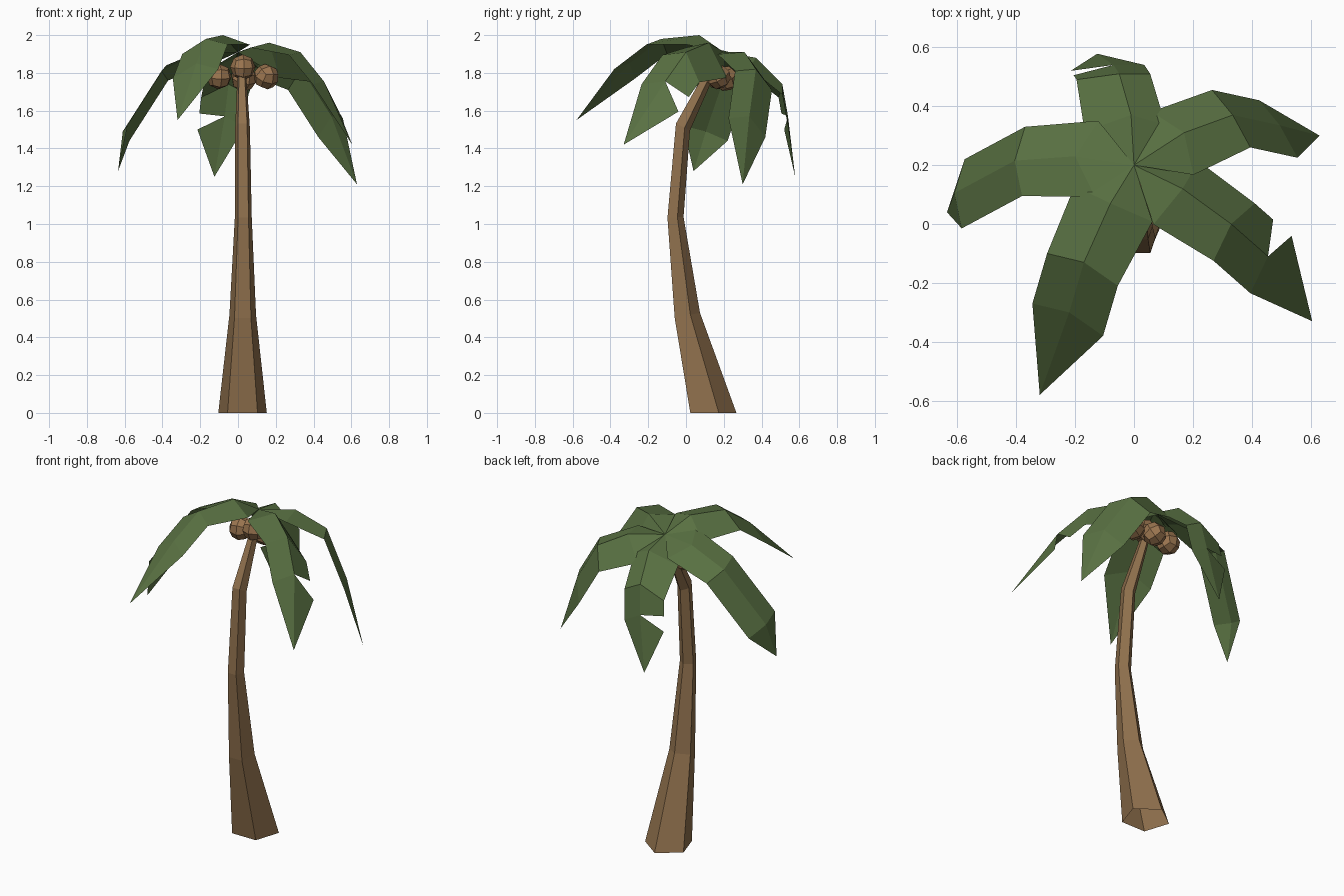
import bpy, bmesh, math
from mathutils import Vector, Matrix

if "Cube" in bpy.data.objects:
    bpy.data.objects.remove(bpy.data.objects["Cube"])


def material(name, rgb):
    m = bpy.data.materials.new(name)
    m.diffuse_color = (*rgb, 1)
    m.use_nodes = True
    m.node_tree.nodes["Principled BSDF"].inputs["Base Color"].default_value = m.diffuse_color
    return m


def finish(name, bm, mat):
    me = bpy.data.meshes.new(name)
    bm.to_mesh(me)
    bm.free()
    me.materials.append(mat)
    ob = bpy.data.objects.new(name, me)
    bpy.context.collection.objects.link(ob)
    return ob


bark = material("bark", (0.28, 0.165, 0.075))
leaf = material("leaf", (0.10, 0.165, 0.055))
husk = material("husk", (0.33, 0.18, 0.08))

# Trunk: open five-sided rings along a curved path (x, y, z, radius, tilt)
rings = [(0.024, 0.132, 0.00, 0.135, 0.0),
         (0.025, 0.000, 0.515, 0.074, 0.2),
         (0.028, -0.060, 1.035, 0.047, 0.05),
         (0.024, -0.020, 1.515, 0.041, -0.5),
         (0.020, 0.125, 1.80, 0.024, -0.6)]
bm = bmesh.new()
loops = []
for x, y, z, r, tilt in rings:
    loop = []
    for i in range(5):
        a = math.radians(90 + 72 * i)
        dy = r * math.sin(a)
        loop.append(bm.verts.new((x + r * math.cos(a), y + dy, z + tilt * dy)))
    loops.append(loop)
for lo, hi in zip(loops, loops[1:]):
    for i in range(5):
        j = (i + 1) % 5
        bm.faces.new((lo[i], lo[j], hi[j], hi[i]))
finish("trunk", bm, bark)


# Fronds: a spine with a folded blade on each side, optionally torn on one side
def frond(name, spine, tip, left, right, torn=False):
    bm = bmesh.new()
    new = lambda p: bm.verts.new(p)
    crown = new((0, 0.2, 1.91))
    end = new(tip)
    mid = [new(p) for p in spine]
    for offset, flip, tear in ((left, False, torn), (right, True, False)):
        edge = [new(Vector(p) + Vector(offset)) for p in spine]
        # the blade is broadest near the crown
        edge[0].co += 0.1 * Vector(offset) + 0.2 * (crown.co - mid[0].co)
        faces = [(crown, mid[0], edge[0]),
                 (mid[0], mid[1], edge[1], edge[0]),
                 (mid[1], mid[2], edge[2], edge[1]),
                 (mid[2], end, edge[2])]
        if tear:
            notch = new((edge[1].co + edge[2].co) / 2)
            faces[2] = (mid[1], mid[2], notch, edge[1])
        for f in faces:
            bm.faces.new(f[::-1] if flip else f)
    finish(name, bm, leaf)


frond("frond_front",
      [(-0.08, 0.07, 2.0), (-0.17, -0.13, 1.98), (-0.22, -0.30, 1.85)],
      (-0.32, -0.58, 1.55), (0.115, -0.08, -0.03), (-0.125, 0.03, -0.08))
frond("frond_left",
      [(-0.20, 0.23, 1.91), (-0.405, 0.215, 1.81), (-0.61, 0.105, 1.49)],
      (-0.635, 0.04, 1.28), (0.025, -0.12, 0.03), (0.035, 0.115, -0.05))
frond("frond_right",
      [(0.17, 0.31, 1.91), (0.335, 0.37, 1.82), (0.495, 0.335, 1.57)],
      (0.63, 0.30, 1.21), (-0.07, 0.085, -0.11), (0.06, -0.11, -0.01))
frond("frond_front_right",
      [(0.165, 0.12, 1.96), (0.33, 0.0, 1.91), (0.455, -0.11, 1.755)],
      (0.605, -0.33, 1.42), (0.08, 0.07, -0.16), (-0.06, -0.125, -0.015), True)
frond("frond_back",
      [(-0.01, 0.37, 1.88), (-0.05, 0.51, 1.74), (-0.07, 0.54, 1.57)],
      (-0.125, 0.578, 1.25), (-0.145, -0.02, -0.07), (0.105, 0.0, -0.055), True)

# Coconuts: faceted balls made from a subdivided cube
nuts = [(-0.10, 0.17, 1.78, 0.2), (0.15, 0.17, 1.78, 0.6),
        (0.025, 0.12, 1.83, 0.1), (0.03, 0.21, 1.77, 0.5)]
for n, (x, y, z, turn) in enumerate(nuts):
    bm = bmesh.new()
    bmesh.ops.create_cube(bm, size=1)
    bmesh.ops.subdivide_edges(bm, edges=bm.edges[:], cuts=1, use_grid_fill=True)
    for v in bm.verts:
        v.co = v.co.normalized() * 0.068
    bm.transform(Matrix.Translation((x, y, z)) @ Matrix.Rotation(turn, 4, 'Z')
                 @ Matrix.Rotation(turn, 4, 'X'))
    finish(f"coconut_{n + 1}", bm, husk)
